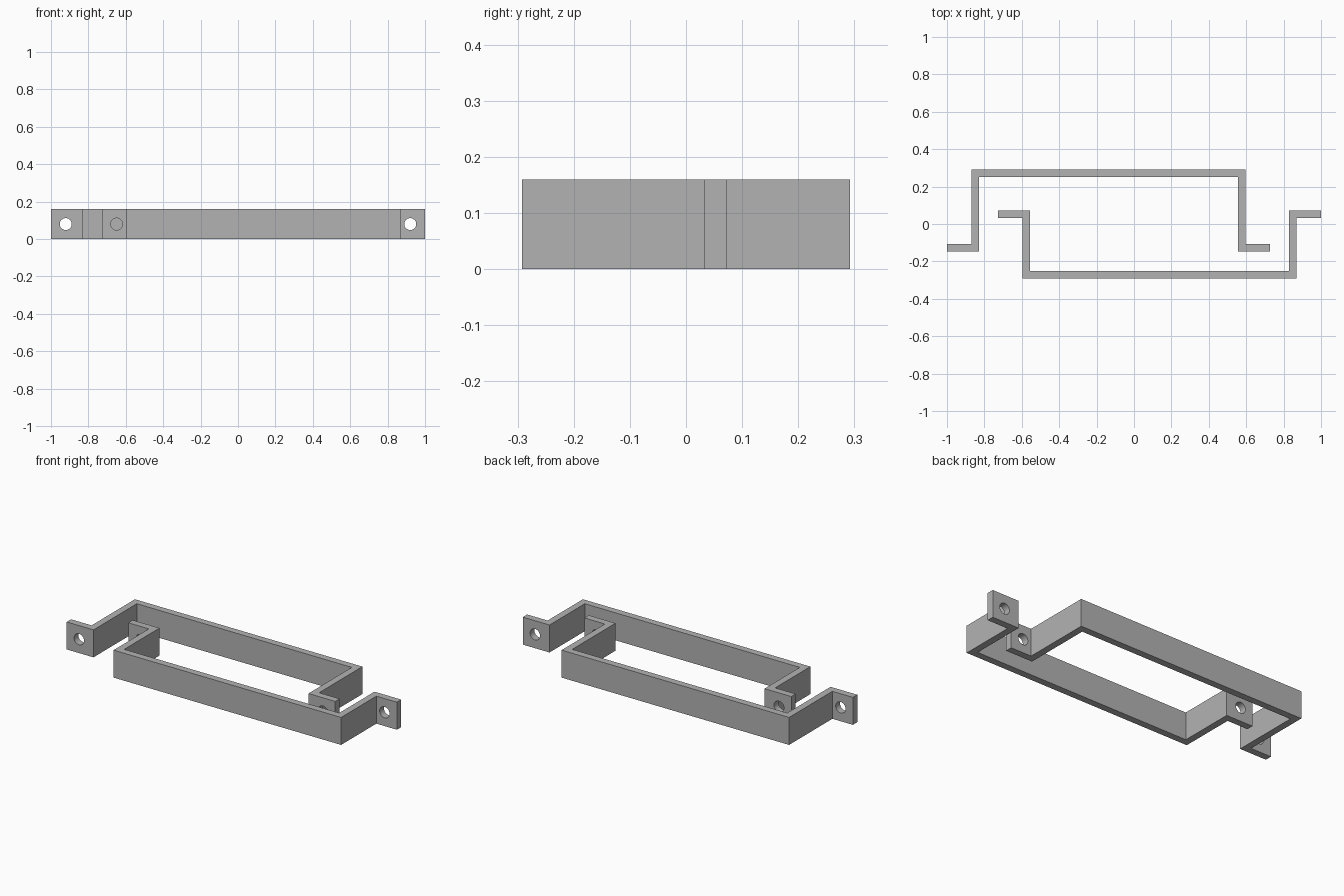
import bpy
import bmesh
from math import pi
from mathutils import Matrix

cube = bpy.data.objects.get("Cube")
if cube:
    bpy.data.objects.remove(cube, do_unlink=True)

grey = bpy.data.materials.new("plain_grey")
grey.use_nodes = True
colour = (0.45, 0.45, 0.45, 1)
grey.diffuse_color = colour
grey.node_tree.nodes["Principled BSDF"].inputs["Base Color"].default_value = colour

HEIGHT, THICK = 0.16, 0.04
TAB_END, WALL = 0.864, 0.732      # half widths
HOLE_X, HOLE_R = 0.785, 0.032
BASE_Y, SHIFT = -0.292, 0.136


def make_object(name, bm):
    mesh = bpy.data.meshes.new(name)
    bmesh.ops.recalc_face_normals(bm, faces=bm.faces)
    bm.to_mesh(mesh)
    bm.free()
    mesh.materials.append(grey)
    obj = bpy.data.objects.new(name, mesh)
    bpy.context.collection.objects.link(obj)
    return obj


def bracket(name, depth, turn):
    """Hat-shaped strip with a drilled tab at each end."""
    place = Matrix.Rotation(turn, 4, "Z") @ Matrix.Translation((SHIFT, 0, 0))
    tab_y = BASE_Y + depth
    half = [(WALL, BASE_Y), (WALL, tab_y - THICK), (TAB_END, tab_y - THICK),
            (TAB_END, tab_y), (WALL - THICK, tab_y), (WALL - THICK, BASE_Y + THICK)]
    outline = half + [(-x, y) for x, y in reversed(half)]

    # Extruded strip
    bm = bmesh.new()
    face = bm.faces.new([bm.verts.new((x, y, 0)) for x, y in outline])
    top = bmesh.ops.extrude_face_region(bm, geom=[face])["geom"]
    bmesh.ops.translate(bm, vec=(0, 0, HEIGHT),
                        verts=[v for v in top if isinstance(v, bmesh.types.BMVert)])
    bm.transform(place)
    strip = make_object(name, bm)

    # Screw holes through the tabs
    bm = bmesh.new()
    for side in (-1, 1):
        spot = Matrix.Translation((side * HOLE_X, tab_y - THICK / 2, HEIGHT / 2))
        bmesh.ops.create_cone(bm, cap_ends=True, segments=32, radius1=HOLE_R,
                              radius2=HOLE_R, depth=THICK * 2,
                              matrix=place @ spot @ Matrix.Rotation(pi / 2, 4, "X"))
    cutter = make_object(name + "_hole_cutter", bm)
    cut = strip.modifiers.new("screw_holes", "BOOLEAN")
    cut.operation = "DIFFERENCE"
    cut.solver = "EXACT"
    cut.object = cutter

    # Apply the cut and discard the cutter
    bpy.context.view_layer.objects.active = strip
    strip.select_set(True)
    bpy.ops.object.modifier_apply(modifier=cut.name)
    bpy.data.objects.remove(cutter, do_unlink=True)
    bpy.ops.object.shade_smooth_by_angle(angle=pi / 6)
    strip.select_set(False)


bpy.ops.object.select_all(action="DESELECT")
bracket("front_bracket", 0.364, 0)
bracket("back_bracket", 0.438, pi)
